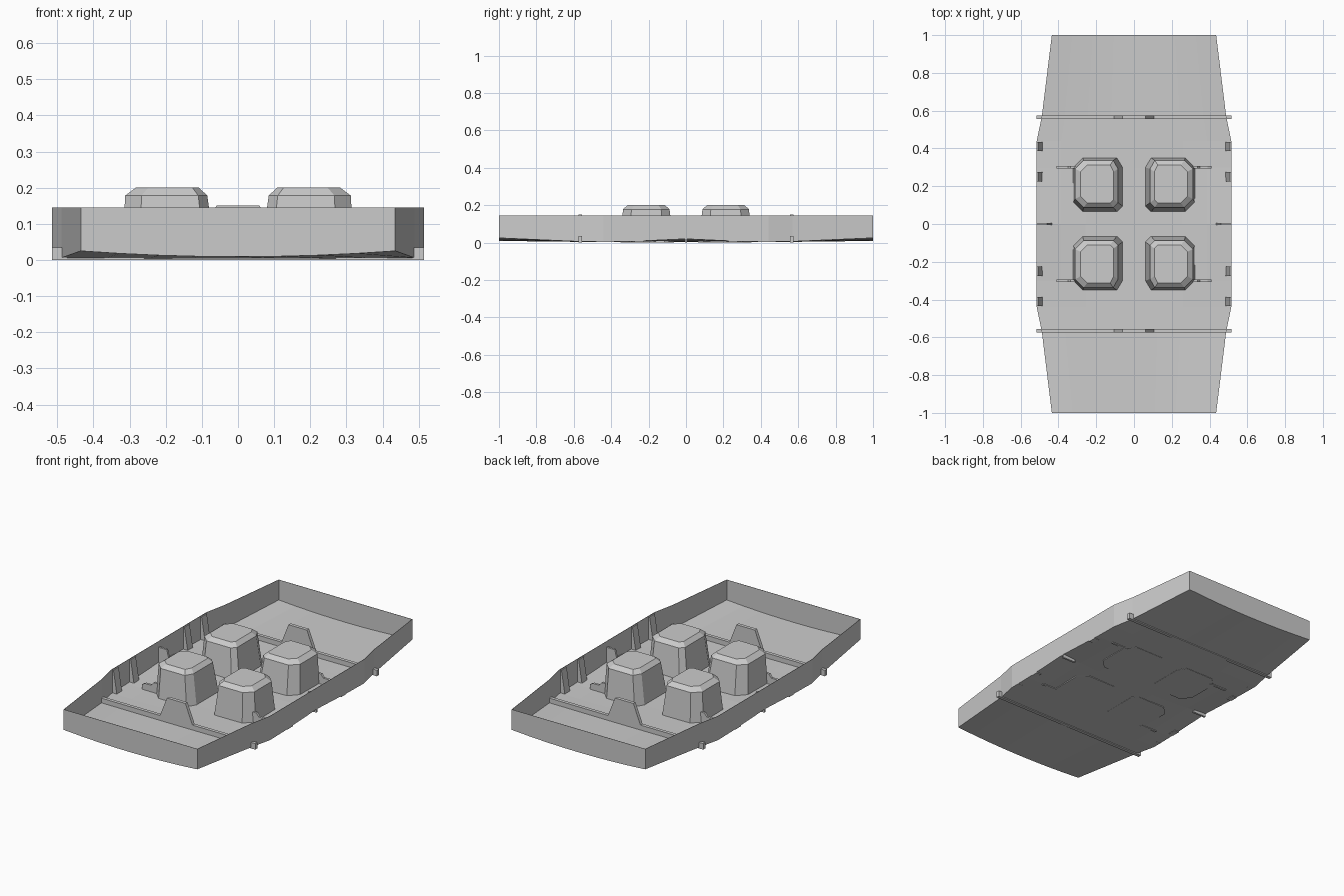
import bpy, bmesh

cube = bpy.data.objects.get("Cube")
if cube:
    bpy.data.objects.remove(cube, do_unlink=True)

grey = bpy.data.materials.new("plain grey")
grey.use_nodes = True
colour = (0.6, 0.6, 0.6, 1)
grey.diffuse_color = colour
grey.node_tree.nodes["Principled BSDF"].inputs["Base Color"].default_value = colour


def finish(name, bm):
    bmesh.ops.recalc_face_normals(bm, faces=bm.faces)
    mesh = bpy.data.meshes.new(name)
    bm.to_mesh(mesh)
    bm.free()
    mesh.materials.append(grey)
    obj = bpy.data.objects.new(name, mesh)
    bpy.context.collection.objects.link(obj)
    return obj


def loft(name, rings):
    """Closed solid through rings with equal point counts."""
    bm = bmesh.new()
    loops = [[bm.verts.new(p) for p in ring] for ring in rings]
    for low, high in zip(loops, loops[1:]):
        for i in range(len(low)):
            j = (i + 1) % len(low)
            bm.faces.new((low[i], low[j], high[j], high[i]))
    bm.faces.new(loops[0])
    bm.faces.new(loops[-1])
    return finish(name, bm)


def plate(name, outline, y, thick):
    """Upright plate across the tray: (x, z) outline given depth in y."""
    return loft(name, [[(x, y + s * thick / 2, z) for x, z in outline] for s in (-1, 1)])


RIM = 0.145
# Stations along half the hull: y, half width, middle height, edge height
half = [(0, 0.515, 0.002, 0.02), (0.3, 0.515, 0.002, 0.006), (0.44, 0.515, 0.003, 0.004),
        (0.57, 0.488, 0.004, 0.006), (1, 0.435, 0.009, 0.025)]
stations = [(-y, w, m, e) for y, w, m, e in reversed(half[1:])] + half

# Open tray: gently dished floor with upright walls
bm = bmesh.new()
steps = [i / 4 for i in range(-4, 5)]
grid = [[bm.verts.new((t * w, y, m + (e - m) * t * t)) for t in steps]
        for y, w, m, e in stations]
for a, b in zip(grid, grid[1:]):
    for i in range(len(steps) - 1):
        bm.faces.new((a[i], a[i + 1], b[i + 1], b[i]))
border = grid[0] + [r[-1] for r in grid[1:]] + grid[-1][-2::-1] + [r[0] for r in grid[-2:0:-1]]
rim = [bm.verts.new((v.co.x, v.co.y, RIM)) for v in border]
for i in range(len(border)):
    j = (i + 1) % len(border)
    bm.faces.new((border[i], border[j], rim[j], rim[i]))
tray = finish("tray", bm)
skin = tray.modifiers.new("thin skin", "SOLIDIFY")
skin.thickness = 0.002
skin.offset = -1


def octagon(x0, x1, y0, y1, inner, outer, z):
    """Rectangle with clipped corners, mirrored later to each quarter."""
    return [(x0 + inner, y0, z), (x1 - outer, y0, z), (x1, y0 + outer, z), (x1, y1 - outer, z),
            (x1 - outer, y1, z), (x0 + inner, y1, z), (x0, y1 - outer, z), (x0, y0 + inner, z)]


for sy, end in ((-1, "front"), (1, "back")):
    # Cross rib whose ends poke through the side walls
    plate(f"{end}_cross_rib", [(-0.515, 0), (0.515, 0), (0.515, 0.035), (-0.515, 0.035)],
          sy * 0.565, 0.02)
    # Tapered tab in the middle of the rib
    plate(f"{end}_centre_tab", [(-0.108, 0.03), (0.108, 0.03), (0.06, 0.15), (-0.06, 0.15)],
          sy * 0.565, 0.02)

    for sx, side in ((1, "left"), (-1, "right")):
        # Raised block with bevelled top
        rings = [octagon(0.06, 0.322, 0.065, 0.35, 0.03, 0.05, 0.001),
                 octagon(0.085, 0.312, 0.088, 0.337, 0.025, 0.045, 0.178),
                 octagon(0.108, 0.283, 0.112, 0.312, 0.018, 0.035, 0.2)]
        loft(f"{end}_{side}_block", [[(sx * x, sy * y, z) for x, y, z in r] for r in rings])

        # Low stepped fin beside the block
        fin = [(0.3, 0), (0.41, 0), (0.41, 0.035), (0.39, 0.045), (0.35, 0.045),
               (0.335, 0.065), (0.3, 0.065)]
        plate(f"{end}_{side}_block_fin", [(sx * x, z) for x, z in fin], sy * 0.3, 0.014)

        # Wall buttresses
        for place, y in (("inner", 0.25), ("outer", 0.41)):
            wedge = [(0.515, 0.004), (0.485, 0.004), (0.507, 0.14), (0.515, 0.14)]
            plate(f"{end}_{side}_{place}_buttress", [(sx * x, z) for x, z in wedge],
                  sy * y, 0.048)

# Bracket at the middle of each side wall
for sx, side in ((1, "left"), (-1, "right")):
    bracket = [(0.515, 0), (0.43, 0), (0.46, 0.11), (0.515, 0.11)]
    plate(f"{side}_middle_bracket", [(sx * x, z) for x, z in bracket], 0, 0.012)
